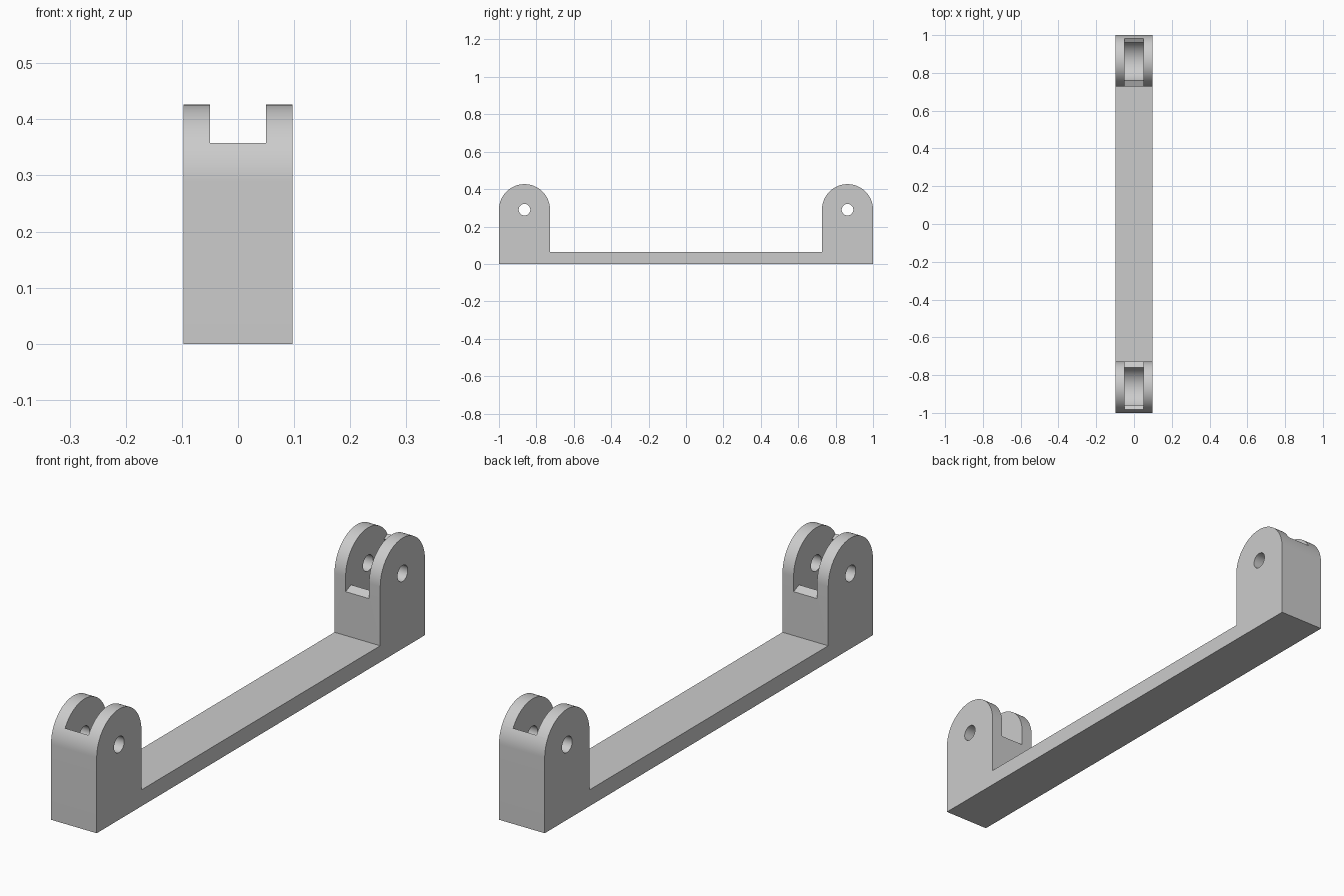
import bpy, bmesh, math

if "Cube" in bpy.data.objects:
    bpy.data.objects.remove(bpy.data.objects["Cube"])

HALF_W = 0.0975     # half width of the bracket
SLOT = 0.05         # half width of the fork slots
LUG_Y, LUG_Z = 0.8635, 0.29   # pivot centre
LUG_R = 0.1365
BAR_H = 0.063
BOWL_R = 0.1125
PIN_R = 0.031


def arc(cy, cz, r, a0, a1, n):
    """Points on an arc in the y-z plane, angles in degrees."""
    steps = [math.radians(a0 + (a1 - a0) * i / n) for i in range(n + 1)]
    return [(cy + r * math.cos(a), cz + r * math.sin(a)) for a in steps]


def extrude_x(name, profile, half):
    """Solid made by extruding a y-z outline along x."""
    bm = bmesh.new()
    face = bm.faces.new([bm.verts.new((-half, y, z)) for y, z in profile])
    geo = bmesh.ops.extrude_face_region(bm, geom=[face])["geom"]
    verts = [g for g in geo if isinstance(g, bmesh.types.BMVert)]
    bmesh.ops.translate(bm, verts=verts, vec=(2 * half, 0, 0))
    bmesh.ops.recalc_face_normals(bm, faces=bm.faces)
    mesh = bpy.data.meshes.new(name)
    bm.to_mesh(mesh)
    bm.free()
    obj = bpy.data.objects.new(name, mesh)
    bpy.context.collection.objects.link(obj)
    return obj


# Body: flat bar with a round-topped lug at each end
right = [(LUG_Y - LUG_R, BAR_H)] + arc(LUG_Y, LUG_Z, LUG_R, 180, 0, 48) + [(1.0, 0.0)]
left = [(-y, z) for y, z in reversed(right)]
body = extrude_x("forked_bracket", right + left, HALF_W)

# Cutters: pin holes and fork slots with a round floor and sloping lips
cutters = []
for side in (1, -1):
    pin = arc(LUG_Y, LUG_Z, PIN_R, 0, 352.5, 47)
    slot = arc(LUG_Y, LUG_Z, BOWL_R, 203, 390, 48) + arc(LUG_Y, LUG_Z, 0.3, 30, 203, 12)
    for name, outline, half in (("pin_hole_cutter", pin, 0.2), ("slot_cutter", slot, SLOT)):
        cutters.append(extrude_x(name, [(side * y, z) for y, z in outline], half))

bpy.context.view_layer.objects.active = body
body.select_set(True)
for cutter in cutters:
    cutter.hide_render = True
    mod = body.modifiers.new("cut", 'BOOLEAN')
    mod.operation = 'DIFFERENCE'
    mod.solver = 'EXACT'
    mod.object = cutter
    bpy.ops.object.modifier_apply(modifier=mod.name)
for cutter in cutters:
    bpy.data.objects.remove(cutter)

# Single grey finish
grey = bpy.data.materials.new("plain_grey")
grey.diffuse_color = (0.6, 0.6, 0.6, 1)
grey.use_nodes = True
grey.node_tree.nodes["Principled BSDF"].inputs["Base Color"].default_value = grey.diffuse_color
body.data.materials.clear()
body.data.materials.append(grey)
for poly in body.data.polygons:
    poly.material_index = 0
bpy.ops.object.shade_smooth_by_angle(angle=math.radians(20))
